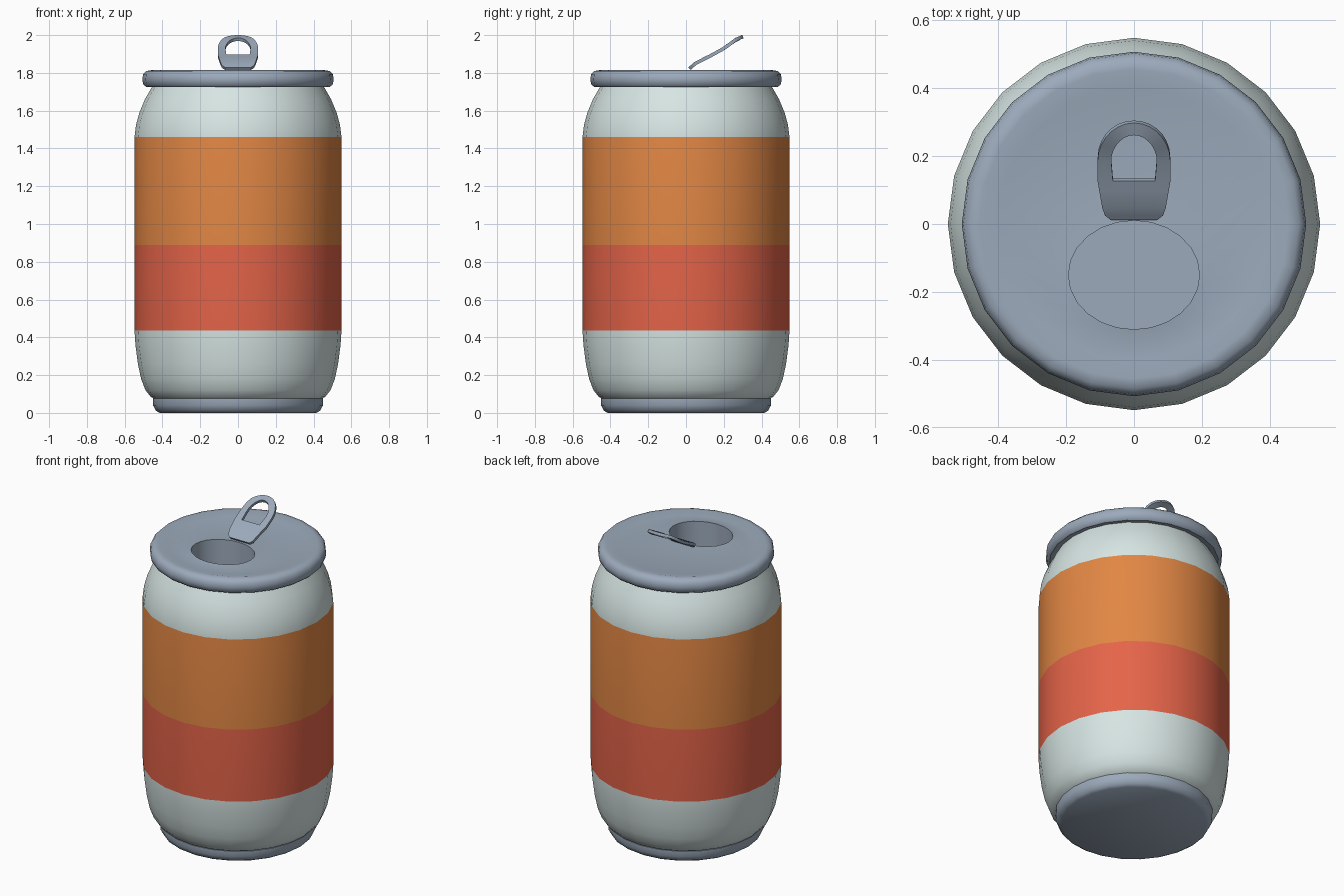
import bpy, bmesh, math

if "Cube" in bpy.data.objects:
    bpy.data.objects.remove(bpy.data.objects["Cube"])

SIDES = 24


def material(name, rgb):
    # sRGB 0-255 to linear
    lin = [(c / 255 / 12.92) if c < 11 else ((c / 255 + 0.055) / 1.055) ** 2.4 for c in rgb]
    m = bpy.data.materials.new(name)
    m.diffuse_color = (*lin, 1)
    m.use_nodes = True
    m.node_tree.nodes["Principled BSDF"].inputs["Base Color"].default_value = m.diffuse_color
    return m


METAL = material("grey metal", (156, 170, 187))
WHITE = material("pale white", (214, 229, 227))
ORANGE = material("orange", (226, 135, 68))
RED = material("red", (229, 100, 73))


def finish(name, bm, mats, angle=40, thickness=0, fix_normals=True):
    bmesh.ops.remove_doubles(bm, verts=bm.verts, dist=1e-5)
    if fix_normals:
        bmesh.ops.recalc_face_normals(bm, faces=bm.faces)
    mesh = bpy.data.meshes.new(name)
    bm.to_mesh(mesh)
    bm.free()
    ob = bpy.data.objects.new(name, mesh)
    bpy.context.collection.objects.link(ob)
    for m in mats:
        mesh.materials.append(m)
    bpy.ops.object.select_all(action='DESELECT')
    ob.select_set(True)
    bpy.context.view_layer.objects.active = ob
    if thickness:
        mod = ob.modifiers.new("thickness", 'SOLIDIFY')
        mod.thickness = thickness
        mod.offset = 0
        bpy.ops.object.modifier_apply(modifier=mod.name)
    bpy.ops.object.shade_smooth_by_angle(angle=math.radians(angle))
    return ob


def ring(bm, rx, z, ry=None, cy=0):
    ry = rx if ry is None else ry
    return [bm.verts.new((rx * math.cos(a), cy + ry * math.sin(a), z))
            for a in (2 * math.pi * i / SIDES for i in range(SIDES))]


def bridge(bm, a, b, mat=0):
    # outward-facing when ring b is above ring a
    for i in range(SIDES):
        j = (i + 1) % SIDES
        bm.faces.new((a[i], a[j], b[j], b[i])).material_index = mat


def lathe(bm, profile, rule=lambda z: 0):
    rings = [ring(bm, r, z) for r, z in profile]
    for k in range(len(rings) - 1):
        bridge(bm, rings[k], rings[k + 1], rule((profile[k][1] + profile[k + 1][1]) / 2))
    return rings


# can body with painted bands, coloured by height
bm = bmesh.new()
lathe(bm, [(0.44, 0.072), (0.462, 0.085), (0.49, 0.12), (0.513, 0.18), (0.53, 0.26), (0.543, 0.36),
           (0.548, 0.435), (0.548, 0.89), (0.548, 1.46), (0.54, 1.525), (0.522, 1.59),
           (0.493, 1.66), (0.45, 1.735)],
      lambda z: 1 if 0.89 < z < 1.46 else 2 if 0.435 < z < 0.89 else 0)
finish("can_body", bm, [WHITE, ORANGE, RED], fix_normals=False)

# foot
bm = bmesh.new()
rings = lathe(bm, [(0.415, 0), (0.435, 0.012), (0.45, 0.04), (0.45, 0.075), (0.40, 0.08)])
bm.faces.new(rings[0][::-1])
finish("foot", bm, [METAL], fix_normals=False)

# rolled rim, then the lid rising to the lip of the mouth and the pocket below it
bm = bmesh.new()
rings = lathe(bm, [(0.43, 1.735), (0.485, 1.725), (0.501, 1.738), (0.507, 1.765), (0.502, 1.793),
                   (0.485, 1.81), (0.455, 1.815), (0.40, 1.802)])
lip = ring(bm, 0.193, 1.816, 0.16, -0.15)
floor = ring(bm, 0.193, 1.58, 0.16, -0.15)
bridge(bm, rings[-1], lip)
bridge(bm, lip, floor)
bm.faces.new(floor)
finish("lid_and_rim", bm, [METAL], fix_normals=False)

# pull tab: bent plate with an arched finger hole
BEND = [(0.0, 1.81), (0.02, 1.824), (0.05, 1.85), (0.10, 1.876), (0.16, 1.905),
        (0.21, 1.936), (0.265, 1.977), (0.301, 1.992)]


def bend_z(y):
    for (y0, z0), (y1, z1) in zip(BEND, BEND[1:]):
        if y <= y1:
            return z0 + (z1 - z0) * (y - y0) / (y1 - y0)
    return BEND[-1][1]


bm = bmesh.new()


def quad(*pts):
    bm.faces.new([bm.verts.new((x, y, bend_z(y))) for x, y in pts])


arc = [math.pi * i / 14 for i in range(15)]
outer = [(0.107, 0.13)] + [(0.107 * math.cos(t), 0.19 + 0.111 * math.sin(t)) for t in arc] + [(-0.107, 0.13)]
inner = [(0.062, 0.13)] + [(0.067 * math.cos(t), 0.19 + 0.075 * math.sin(t)) for t in arc] + [(-0.062, 0.13)]
for i in range(len(outer) - 1):
    quad(outer[i], outer[i + 1], inner[i + 1], inner[i])
rows = [(0.13, 0.107, 0.062), (0.10, 0.102, 0.06), (0.05, 0.093, 0.057), (0.03, 0.085, 0.055), (0.018, 0.068, 0.048)]
for (y0, w0, v0), (y1, w1, v1) in zip(rows, rows[1:]):
    top, low = (-w0, -v0, v0, w0), (-w1, -v1, v1, w1)
    for k in range(3):
        quad((top[k], y0), (low[k], y1), (low[k + 1], y1), (top[k + 1], y0))
finish("pull_tab", bm, [METAL], thickness=0.018)
